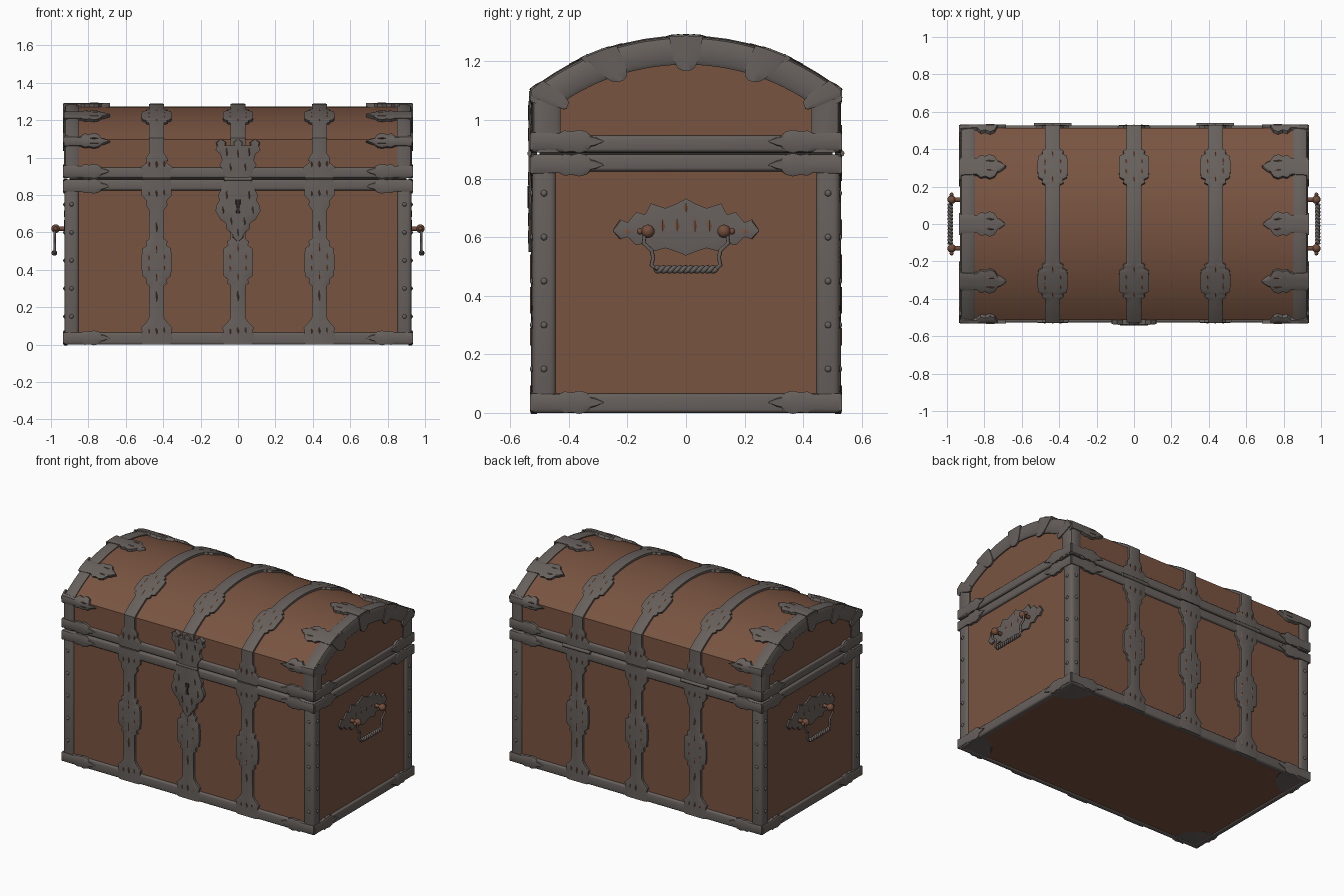
import bpy, bmesh, math
from mathutils import Vector, Matrix

cube = bpy.data.objects.get("Cube")
if cube:
    bpy.data.objects.remove(cube)

X, Y = 0.915, 0.512            # panel half sizes
R, ZC = 0.838, 0.434           # lid arc radius and centre height
SEAM = 0.89


def material(name, rgb, rough=0.6):
    m = bpy.data.materials.new(name)
    m.use_nodes = True
    m.diffuse_color = (*rgb, 1)
    bsdf = m.node_tree.nodes["Principled BSDF"]
    bsdf.inputs["Base Color"].default_value = (*rgb, 1)
    bsdf.inputs["Roughness"].default_value = rough
    return m


LEATHER = material("brown leather", (0.19, 0.088, 0.052))
IRON = material("grey iron", (0.135, 0.118, 0.108))
COPPER = material("copper", (0.17, 0.075, 0.045))
DARK = material("dark gap", (0.03, 0.024, 0.02))


def finish(name, bm, mat, angle=35):
    bmesh.ops.recalc_face_normals(bm, faces=bm.faces[:])
    me = bpy.data.meshes.new(name)
    bm.to_mesh(me)
    bm.free()
    ob = bpy.data.objects.new(name, me)
    bpy.context.collection.objects.link(ob)
    me.materials.append(mat)
    bpy.ops.object.select_all(action="DESELECT")
    ob.select_set(True)
    bpy.context.view_layer.objects.active = ob
    bpy.ops.object.shade_smooth_by_angle(angle=math.radians(angle))
    return ob


def box(name, lo, hi, mat, bevel=0.0):
    bm = bmesh.new()
    lo, hi = Vector(lo), Vector(hi)
    bmesh.ops.create_cube(bm, size=1, matrix=Matrix.Translation((lo + hi) / 2) @ Matrix.Diagonal((*(hi - lo), 1)))
    if bevel:
        bmesh.ops.bevel(bm, geom=bm.edges[:], offset=bevel, segments=3, affect="EDGES", profile=0.5)
    return finish(name, bm, mat, 50)


def ball(name, centre, r, mat, squash=(1, 1, 1)):
    bm = bmesh.new()
    bmesh.ops.create_uvsphere(bm, u_segments=12, v_segments=8, radius=r,
                              matrix=Matrix.Translation(centre) @ Matrix.Diagonal((*squash, 1)))
    return finish(name, bm, mat, 80)


def rod(name, centre, length, r, mat):
    bm = bmesh.new()
    bmesh.ops.create_cone(bm, cap_ends=True, segments=12, radius1=r, radius2=r, depth=length,
                          matrix=Matrix.Translation(centre) @ Matrix.Rotation(math.pi / 2, 4, "Y"))
    return finish(name, bm, mat)


def tube(name, points, r, mat):
    cu = bpy.data.curves.new(name, "CURVE")
    cu.dimensions = "3D"
    cu.bevel_depth, cu.bevel_resolution, cu.use_fill_caps = r, 2, True
    sp = cu.splines.new("POLY")
    sp.points.add(len(points) - 1)
    for p, q in zip(sp.points, points):
        p.co = (*q, 1)
    cu.materials.append(mat)
    ob = bpy.data.objects.new(name, cu)
    bpy.context.collection.objects.link(ob)


def strip(name, profile, place, h, mat=IRON, base=-0.003, sub=1, cols=(-1, -0.8, 0, 0.8, 1)):
    """Plate along t with half width w; place(t, v, height) puts it on a surface."""
    rows = []
    for (t0, w0), (t1, w1) in zip(profile, profile[1:]):
        rows += [(t0 + (t1 - t0) * i / sub, w0 + (w1 - w0) * i / sub) for i in range(sub)]
    rows.append(profile[-1])
    bm, rings = bmesh.new(), []
    for t, w in rows:
        w = max(w, 0.0005)
        ring = [place(t, c * w, h * (0.82 if abs(c) == 1 else 1)) for c in cols]
        ring += [place(t, c * w, base) for c in reversed(cols)]
        rings.append([bm.verts.new(p) for p in ring])
    n = len(rings[0])
    for a, b in zip(rings, rings[1:]):
        for i in range(n):
            bm.faces.new((a[i], a[(i + 1) % n], b[(i + 1) % n], b[i]))
    bm.faces.new(rings[0])
    bm.faces.new(rings[-1])
    return finish(name, bm, mat)


def lid(x, s, h):
    """Lid surface: |s| up to 1 runs over the arc, 1 to 2 down the wall."""
    a, sign = abs(s), math.copysign(1, s)
    top = math.asin((Y + h) / (R + h))
    if a <= 1:
        return (x, sign * (R + h) * math.sin(a * top), ZC + (R + h) * math.cos(a * top))
    z1 = ZC + (R + h) * math.cos(top)
    return (x, sign * (Y + h), z1 + (SEAM - z1) * (a - 1))


def wall(k):
    """Front (-1) or back (1) wall, coordinates x, z, height."""
    return lambda x, z, h: (x, k * (Y + h), z)


def end(k):
    """Left (1) or right (-1) end, coordinates y, z, height."""
    return lambda y, z, h: (k * (X + h), y, z)


def holes(name, spots, place, h, scale=1.0):
    for u, v, ru, rv in spots:
        strip(name, [(v - rv, 0), (v, ru), (v + rv, 0)], lambda t, w, g, u=u: place(u + w, t, g),
              h, LEATHER, base=h - 0.003, cols=(-1, 0, 1))


# Body and lid panels
box("body_panels", (-X, -Y, 0.006), (X, Y, 0.88), LEATHER)
box("seam", (-0.9, -0.5, 0.87), (0.9, 0.5, 0.9), DARK)
arc = [i / 16 for i in range(-16, 17)]
bm = bmesh.new()
outline = [bm.verts.new(lid(-X, s, 0)) for s in [-2] + arc + [2]]
face = bm.faces.new(outline)
new = bmesh.ops.extrude_face_region(bm, geom=[face])["geom"]
bmesh.ops.translate(bm, vec=(2 * X, 0, 0), verts=[g for g in new if isinstance(g, bmesh.types.BMVert)])
finish("lid_panels", bm, LEATHER)

# Straight iron frame bars
for z0, z1, name in ((0, 0.066, "bottom_bar"), (0.825, 0.883, "body_rim"), (SEAM, 0.947, "lid_rim")):
    for k in (-1, 1):
        ya, yb = sorted((k * 0.49, k * 0.527))
        box(name, (-0.93, ya, z0), (0.93, yb, z1), IRON, 0.012)
        xa, xb = sorted((k * 0.89, k * 0.93))
        box(name, (xa, -0.527, z0), (xb, 0.527, z1), IRON, 0.012)
for kx in (-1, 1):
    for ky in (-1, 1):
        xs, ys = sorted((kx * 0.85, kx * 0.927)), sorted((ky * 0.443, ky * 0.525))
        box("corner_post", (xs[0], ys[0], 0.004), (xs[1], ys[1], 0.88), IRON, 0.02)
        for i in range(5):
            z = 0.15 + 0.15 * i
            ball("rivet", (kx * 0.927, ky * 0.485, z), 0.011, IRON, (0.7, 1, 1))
            ball("rivet", (kx * 0.89, ky * 0.525, z), 0.011, IRON, (1, 0.7, 1))
        # Rounded corner plate under the base
        strip("base_corner", [(0.01, math.pi / 4), (0.2, math.pi / 4)],
              lambda r, a, h: (kx * (0.925 - r * math.cos(a + math.pi / 4)),
                               ky * (0.522 - r * math.sin(a + math.pi / 4)), 0.008 - h), 0.006,
              cols=(-1, -0.6, -0.2, 0.2, 0.6, 1))

# Arched lid frames
section = [(0.85, -0.01), (0.85, 0.006), (0.862, 0.013), (0.905, 0.013), (0.922, 0.007),
           (0.93, -0.012), (0.93, -0.07), (0.922, -0.083), (0.9, -0.083)]
for k in (-1, 1):
    bm = bmesh.new()
    rings = [[bm.verts.new(lid(k * x, s, h)) for x, h in section] for s in [-2] + arc + [2]]
    for a, b in zip(rings, rings[1:]):
        for i in range(len(section)):
            j = (i + 1) % len(section)
            bm.faces.new((a[i], a[j], b[j], b[i]))
    bm.faces.new(rings[0])
    bm.faces.new(rings[-1])
    finish("lid_arch_frame", bm, IRON)

# Leaf shaped corner straps
leaf = [(0, 0.05), (0.09, 0.045), (0.11, 0.062), (0.135, 0.056), (0.16, 0.066), (0.185, 0.056),
        (0.2, 0.03), (0.215, 0.024), (0.245, 0)]
tab = [(-0.016, 0.058), (0.03, 0.056), (0.07, 0.05), (0.095, 0.036), (0.105, 0.012)]
for k in (-1, 1):
    for s in (-1.08, -0.557, 0, 0.557, 1.08):
        grow = 2.4 if abs(s) > 1 else 1.8
        on_lid = lambda t, w, h: lid(k * (0.93 - t), s + w * grow, h)
        strip("lid_leaf", leaf, on_lid, 0.021, cols=(-1, -0.75, -0.25, 0.25, 0.75, 1))
        for v in (-0.026, 0.026):
            strip("leaf_hole", [(0.14, 0), (0.16, 0.009), (0.185, 0)],
                  lambda t, w, h: on_lid(t, v + w, h), 0.023, LEATHER, 0.019, cols=(-1, 0, 1))
        strip("lid_edge_tab", tab, lambda t, w, h: (k * (0.928 + h), *lid(0, s * 0.94 + w * 1.75, -t)[1:]), 0.008)
    for z, tall in ((0.036, 0.6), (0.847, 0.6), (0.927, 0.6)):
        for side in (-1, 1):
            strip("front_corner_leaf", leaf, lambda t, w, h: wall(side)(k * (0.93 - t), z + w * tall, h), 0.02)
            strip("end_corner_leaf", leaf, lambda t, w, h: end(k)(side * (0.525 - t), z + w * tall, h), 0.02)

# Vertical bands with ornamental swellings
swell = [(-1, 0.04), (-0.9, 0.058), (-0.72, 0.053), (-0.6, 0.076), (-0.3, 0.08),
         (0.3, 0.08), (0.6, 0.076), (0.72, 0.053), (0.9, 0.058), (1, 0.04)]
body_band = [(0, 0.075), (0.03, 0.088), (0.07, 0.078), (0.09, 0.085), (0.12, 0.055), (0.145, 0.04)]
body_band += [(0.44 + 0.125 * t, w) for t, w in swell]
body_band += [(0.72, 0.04), (0.745, 0.058), (0.77, 0.055), (0.8, 0.082), (0.86, 0.078), (0.884, 0.07)]
half = [(0, 0.04)] + [(0.557 + 0.18 * t, w) for t, w in swell]
half += [(1, 0.04), (1.38, 0.04), (1.5, 0.058), (1.62, 0.055), (1.72, 0.085), (1.86, 0.08), (2, 0.075)]
lid_band = [(-s, w) for s, w in reversed(half[1:])] + half
diamonds = [(0, 0.075, 0.01, 0.026), (0, -0.075, 0.01, 0.026)]
diamonds += [(a * 0.042, b * 0.03, 0.012, 0.02) for a in (-1, 1) for b in (-1, 1)]
for x in (-0.435, 0, 0.435):
    strip("lid_band", lid_band, lambda t, w, h: lid(x + w, t, h), 0.017, sub=3)
    for k in (-1, 1):
        on_wall = wall(k)
        strip("body_band", body_band, lambda t, w, h: on_wall(x + w, t, h), 0.018)
        holes("band_hole", [(x + u, 0.44 + v, a, b) for u, v, a, b in diamonds], on_wall, 0.02)
        holes("band_slit", [(x, 0.26, 0.008, 0.03), (x, 0.63, 0.008, 0.03)], on_wall, 0.02)
        for z in (0.075, 0.81, 0.965):
            holes("rim_hole", [(x + u, z, 0.009, 0.018) for u in (-0.042, 0, 0.042)], on_wall, 0.02)
        holes("lid_band_hole", [(x + u, k * 0.557 + v * 1.7, a, b * 1.7) for u, v, a, b in diamonds], lid, 0.019)

# Hinges at the back
for x in (-0.435, 0.435):
    rod("hinge_pin", (x, 0.53, 0.886), 0.2, 0.011, IRON)

# Lock plate and hasp at the front
front = wall(-1)
lock = [(0.55, 0), (0.575, 0.03), (0.6, 0.04), (0.615, 0.06), (0.65, 0.066), (0.67, 0.095),
        (0.715, 0.12), (0.745, 0.115), (0.77, 0.1), (0.8, 0.105), (0.83, 0.09), (0.882, 0.072)]
hasp = [(0.89, 0.07), (0.93, 0.078), (0.96, 0.1), (0.985, 0.085), (1.02, 0.095), (1.04, 0.12), (1.065, 0.11)]
strip("lock_plate", lock, lambda t, w, h: front(w, t, h), 0.026)
strip("hasp_plate", hasp, lambda t, w, h: front(w, t, h), 0.026)
for u in (-0.09, 0, 0.09):
    strip("hasp_point", [(1.06, 0.022), (1.08, 0.028), (1.1, 0)], lambda t, w, h: front(u + w, t, h), 0.024)
holes("lock_hole", [(u, z, 0.01, 0.022) for u, z in ((0, 0.6), (-0.035, 0.66), (0.035, 0.66), (-0.08, 0.72),
      (0.08, 0.72), (-0.06, 0.8), (0.06, 0.8), (-0.04, 0.95), (0.04, 0.95), (-0.06, 1.03), (0.06, 1.03),
      (0, 1.02))], front, 0.028)
strip("keyhole", [(0.7, 0.012), (0.745, 0.007), (0.75, 0.015), (0.775, 0.015)],
      lambda t, w, h: front(w, t, h), 0.029, DARK, 0.025)
rod("lock_pin", (0, -0.531, 0.886), 0.15, 0.011, IRON)

# End handles
wing = [(-0.25, 0), (-0.225, 0.035), (-0.2, 0.025), (-0.17, 0.058), (-0.14, 0.05), (-0.12, 0.085),
        (-0.07, 0.07), (-0.03, 0.085), (0, 0.1)]
wing += [(-t, w) for t, w in reversed(wing[:-1])]
for k in (-1, 1):
    on_end = end(k)
    strip("handle_plate", wing, lambda t, w, h: on_end(t, 0.622 + w * (1.1 if w > 0 else 0.85), h), 0.012)
    spots = [(u, 0.64, 0.01, 0.026) for u in (-0.08, -0.03, 0.03, 0.08)]
    spots += [(u, 0.62, 0.016, 0.01) for u in (-0.2, 0.2)] + [(0, 0.7, 0.01, 0.018)]
    holes("handle_plate_hole", spots, on_end, 0.014)
    for side in (-1, 1):
        rod("handle_stem", (k * 0.945, side * 0.13, 0.62), 0.06, 0.012, COPPER)
        ball("handle_knob", (k * 0.975, side * 0.13, 0.62), 0.023, COPPER)
        ball("handle_finial", (k * 0.975, side * 0.157, 0.62), 0.011, COPPER)
        tube("handle_arm", [(k * 0.98, side * y, z) for y, z in
             ((0.14, 0.61), (0.145, 0.58), (0.118, 0.555), (0.112, 0.53), (0.118, 0.505), (0.1, 0.49))], 0.007, IRON)
    for phase in (0, math.pi):
        twist = [(phase + i * 0.7, -0.105 + 0.21 * i / 50) for i in range(51)]
        tube("handle_grip", [(k * 0.982 + 0.007 * math.cos(a), y, 0.49 + 0.007 * math.sin(a))
                             for a, y in twist], 0.008, IRON)
